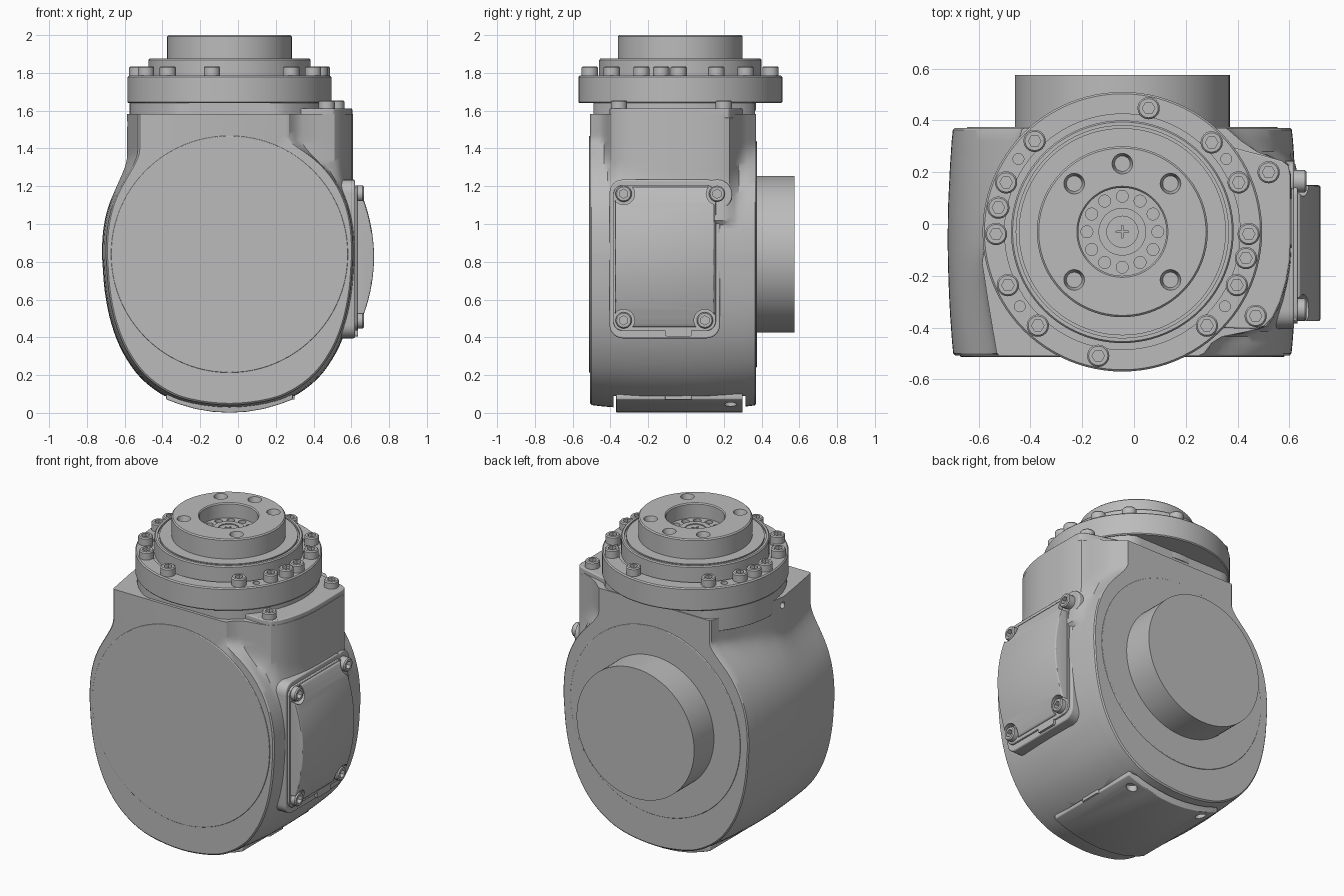
import bpy, bmesh, math
from mathutils import Matrix, Vector

cube = bpy.data.objects.get("Cube")
if cube:
    bpy.data.objects.remove(cube, do_unlink=True)

grey = bpy.data.materials.new("machined_grey")
grey.use_nodes = True
grey.diffuse_color = (0.5, 0.5, 0.5, 1)
grey.node_tree.nodes["Principled BSDF"].inputs["Base Color"].default_value = (0.5, 0.5, 0.5, 1)

XC, ZC = -0.045, 0.84       # axis of the drum
FX, FY = -0.045, -0.03      # axis of the output flange
parts = []


def add(name, mesh, loc=(0, 0, 0), rot=(0, 0, 0)):
    ob = bpy.data.objects.new(name, mesh)
    ob.location, ob.rotation_euler = loc, rot
    bpy.context.collection.objects.link(ob)
    parts.append(ob)
    return ob


def finish(name, bm):
    bmesh.ops.remove_doubles(bm, verts=bm.verts, dist=1e-5)
    bmesh.ops.recalc_face_normals(bm, faces=bm.faces)
    mesh = bpy.data.meshes.new(name)
    bm.to_mesh(mesh)
    bm.free()
    mesh.materials.append(grey)
    return mesh


def loft(name, rings):
    """Skin a list of equal closed rings and cap both ends."""
    bm = bmesh.new()
    vs = [[bm.verts.new(p) for p in ring] for ring in rings]
    n = len(vs[0])
    for a, b in zip(vs, vs[1:]):
        for i in range(n):
            j = (i + 1) % n
            bm.faces.new((a[i], a[j], b[j], b[i]))
    bm.faces.new(vs[0])
    bm.faces.new(vs[-1])
    return finish(name, bm)


def prism(name, pts, axis, lo, hi, bevel=0):
    """Extrude a flat outline along one axis, with softened edges."""
    place = {"x": lambda u, v, w: (w, u, v),
             "y": lambda u, v, w: (u, w, v),
             "z": lambda u, v, w: (u, v, w)}[axis]
    ob = add(name, loft(name, [[place(u, v, w) for u, v in pts] for w in (lo, hi)]))
    if bevel:
        mod = ob.modifiers.new("soft_edges", "BEVEL")
        mod.width, mod.segments, mod.limit_method = bevel, 3, "ANGLE"
        mod.angle_limit = math.radians(35)
    return ob


def circle(cx, cy, r, n=64):
    return [(cx + r * math.cos(math.tau * i / n), cy + r * math.sin(math.tau * i / n)) for i in range(n)]


def rounded(u0, u1, v0, v1, r, n=6):
    pts = []
    for k, (u, v) in enumerate(((u1 - r, v1 - r), (u0 + r, v1 - r), (u0 + r, v0 + r), (u1 - r, v0 + r))):
        for i in range(n + 1):
            a = math.pi / 2 * (k + i / n)
            pts.append((u + r * math.cos(a), v + r * math.sin(a)))
    return pts


def lathe(name, prof, n):
    """Spin (radius, height, is_hex) points round z."""
    def ring(r, z, hexed):
        out = []
        for i in range(n):
            a = math.tau * i / n
            k = r / math.cos(a % (math.pi / 3) - math.pi / 6) if hexed else r
            out.append((k * math.cos(a), k * math.sin(a), z))
        return out
    return loft(name, [ring(*p) for p in prof])


def cut(target, holes):
    """Remove holes given as (centre, axis, radius, length, floor radius)."""
    bm = bmesh.new()
    for c, axis, r, length, floor in holes:
        m = Matrix.Translation(c) @ Vector(axis).to_track_quat("Z", "Y").to_matrix().to_4x4()
        bmesh.ops.create_cone(bm, cap_ends=True, segments=24, radius1=floor, radius2=r, depth=length, matrix=m)
    cutter = add("hole_cutter", finish("hole_cutter", bm))
    cut_with(target, cutter)


def cut_with(target, cutter):
    parts.remove(cutter)
    cutter.hide_render = True
    mod = target.modifiers.new("holes", "BOOLEAN")
    mod.operation, mod.solver, mod.object = "DIFFERENCE", "EXACT", cutter
    bpy.context.view_layer.objects.active = target
    for m in list(target.modifiers):
        bpy.ops.object.modifier_apply(modifier=m.name)
    bpy.data.objects.remove(cutter, do_unlink=True)


def spline(pts, steps=4):
    """Catmull-Rom curve through the points of one half outline."""
    out = []
    p = [Vector(q) for q in pts]
    p = [Vector((-p[1].x, p[1].y))] + p + [2 * p[-1] - p[-2]]
    for a, b, c, d in zip(p, p[1:], p[2:], p[3:]):
        for i in range(steps):
            t = i / steps
            out.append(0.5 * (2 * b + (c - a) * t + (2 * a - 5 * b + 4 * c - d) * t * t
                              + (3 * b - a - 3 * c + d) * t ** 3))
    return out + [p[-2]]


# Barrel-shaped drum that blends upward into the neck
belly_half = spline([(0, 0.015), (0.2, 0.037), (0.34, 0.087), (0.47, 0.185), (0.565, 0.32),
                     (0.625, 0.47), (0.66, 0.64), (0.675, 0.83)])


def blend(a, b, k=0.1):
    h = max(k - abs(a - b), 0) / k
    return max(a, b) + h * h * k / 4


def side(s, neck):
    """Half outline, bottom to top, as (offset from axis, height)."""
    pts = [(q.x * s, ZC + (q.y - ZC) * s) for q in belly_half]
    for i in range(1, 33):
        z = 0.83 + (1.583 - 0.83) * i / 32
        t = min(1, (z - 0.83) / 0.665)
        drum = 0.675 * s * math.sqrt(1 - t ** 2.5)
        pts.append((blend(drum, neck) if z > 1 else drum, z))
    return pts


# y, barrel scale, neck left edge, neck right edge
sections = [(-0.508, 0.957, -0.52, 0.25), (-0.5, 0.968, -0.53, 0.27), (-0.46, 0.974, -0.537, 0.3),
            (-0.435, 0.977, -0.541, 0.34), (-0.415, 0.979, -0.545, 0.44), (-0.395, 0.981, -0.548, 0.51),
            (-0.36, 0.985, -0.554, 0.54), (-0.3, 0.99, -0.564, 0.568), (-0.22, 0.995, -0.576, 0.591),
            (-0.15, 0.998, -0.587, 0.603), (-0.07, 1, -0.575, 0.608), (0.06, 0.998, -0.535, 0.608),
            (0.19, 0.989, -0.491, 0.606), (0.23, 0.986, -0.478, 0.59), (0.255, 0.983, -0.47, 0.54),
            (0.28, 0.981, -0.461, 0.475), (0.32, 0.977, -0.447, 0.415), (0.364, 0.97, -0.434, 0.365),
            (0.371, 0.96, -0.425, 0.355)]
rings = []
for y, s, left, right in sections:
    r, l = side(s, right - XC), side(s, XC - left)
    rings.append([(XC + w, y, z) for w, z in r] + [(XC - w, y, z) for w, z in reversed(l[1:])])
housing = add("drum_housing", loft("drum_housing", rings))
cut(housing, [((-0.58, -0.14, 1.53), (1, 0, 0), 0.02, 0.1, 0.02)])
# Pocket for the inspection plate
cut_with(housing, prism("pocket_cutter", rounded(XC - 0.348, XC + 0.348, -0.384, 0.314, 0.04), "z", -0.1, 0.09))
prism("front_disc", circle(XC, ZC, 0.627, 96), "y", -0.513, -0.4, 0.004)
prism("rear_disc", circle(XC, ZC, 0.6, 96), "y", 0.3, 0.375, 0.004)
prism("rear_boss", circle(XC, ZC, 0.415, 96), "y", 0.3, 0.575)

# Seat and ear between neck and flange
prism("neck_spigot", [(x, max(-0.49, min(0.365, y))) for x, y in circle(FX, FY, 0.53)], "z", 1.5, 1.645, 0.004)
prism("side_ear", [(0.3, 0.32), (0.44, 0.28), (0.5, 0.265), (0.57, 0.245), (0.597, 0.225), (0.604, 0.19),
                   (0.605, -0.07), (0.6, -0.15), (0.588, -0.22), (0.565, -0.3), (0.537, -0.36), (0.505, -0.395),
                   (0.46, -0.405), (0.3, -0.4)], "z", 1.56, 1.612, 0.006)

# Output flange, step, hub and sunken centre
flange = add("output_flange", lathe("output_flange", [
    (0.001, 1.6, 0), (0.4, 1.6, 0), (0.4, 1.64, 0), (0.535, 1.64, 0), (0.54, 1.646, 0), (0.54, 1.778, 0),
    (0.533, 1.785, 0), (0.455, 1.785, 0), (0.455, 1.77, 0), (0.43, 1.77, 0), (0.43, 1.868, 0), (0.424, 1.875, 0),
    (0.41, 1.875, 0), (0.41, 1.862, 0), (0.4, 1.862, 0), (0.4, 1.875, 0), (0.33, 1.875, 0), (0.33, 1.993, 0),
    (0.323, 2, 0), (0.176, 2, 0), (0.17, 1.993, 0), (0.17, 1.905, 0), (0.092, 1.905, 0), (0.092, 1.92, 0),
    (0.06, 1.92, 0), (0.06, 1.914, 0), (0.001, 1.914, 0)], 96), (FX, FY, 0))


def polar(r, deg, z):
    a = math.radians(deg)
    return (FX + r * math.cos(a), FY + r * math.sin(a), z)


up = (0, 0, 1)
cut(flange, [(polar(0.263, a, 2), up, 0.05, 0.08, 0.03) for a in (45, 90, 135, 225, 315)]
    + [(polar(0.137, a, 1.905), up, 0.023, 0.04, 0.023) for a in range(0, 360, 30)]
    + [(polar(0.49, a, 1.785), up, 0.021, 0.05, 0.021) for a in (35, 145, 216, 324)])
for i, (w, d) in enumerate(((0.026, 0.004), (0.004, 0.026))):
    prism("centre_cross_%d" % i, rounded(FX - w, FX + w, FY - d, FY + d, 0.003), "z", 1.91, 1.92)

# Socket-head bolts share one mesh
bolt = lathe("socket_bolt", [(0.043, -0.02, 0), (0.043, 0.043, 0), (0.037, 0.05, 0), (0.021, 0.05, 1),
                             (0.021, 0.022, 1), (0.001, 0.022, 1)], 24)
for a in (23, 45, 78, 134, 157, 169, 181, 205, 228, 259, 312, 335, 348, 359):
    add("flange_bolt", bolt, polar(0.488, a, 1.785))
for x, y in ((0.52, 0.2), (0.47, -0.355)):
    add("ear_bolt", bolt, (x, y, 1.605))

# Side cover on its raised pad
prism("cover_pad", rounded(-0.405, 0.18, 0.395, 1.235, 0.07), "x", 0.4, 0.619, 0.008)
prism("cover_pad_lobe", circle(0.165, 1.155, 0.08, 32), "x", 0.4, 0.619, 0.008)
prism("cover_gasket", rounded(-0.385, 0.158, 0.435, 1.205, 0.05), "x", 0.6, 0.632, 0.004)
prism("cover_pry_tab", rounded(-0.11, 0.03, 0.405, 0.45, 0.01), "x", 0.6, 0.634)
arc = [(0.64 + 0.08 * (1 - (i / 8) ** 2), 0.825 + 0.37 * i / 8) for i in range(-8, 9)]
cover = prism("side_cover", [(0.61, 0.455)] + arc + [(0.61, 1.195)], "y", -0.375, 0.15, 0.008)
corners = ((-0.33, 1.16), (0.165, 1.16), (-0.33, 0.49), (0.1, 0.49))
cut(cover, [((0.68, y, z), (1, 0, 0), 0.058, 0.11, 0.058) for y, z in corners])
for y, z in corners:
    add("cover_bolt", bolt, (0.617, y, z), (0, math.pi / 2, 0))

# Curved inspection plate underneath
belly = [(-0.335, 0.1), (-0.335, 0.072), (-0.27, 0.047), (-0.18, 0.021), (-0.09, 0.006), (0, 0.001)]
belly += [(-x, z) for x, z in reversed(belly[:-1])]
plate = prism("bottom_plate", [(XC + x, z) for x, z in belly], "y", -0.37, 0.3, 0.005)
cut(plate, [((XC + s * 0.26, 0.235, 0.04), up, 0.032, 0.07, 0.032) for s in (-1, 1)])
prism("bottom_pry_tab", rounded(0.24, 0.3, -0.11, 0.03, 0.008), "z", 0.07, 0.105)

# Smooth curved faces, keep edges crisp
bpy.ops.object.select_all(action="DESELECT")
for ob in parts:
    ob.select_set(True)
bpy.context.view_layer.objects.active = parts[0]
bpy.ops.object.shade_smooth_by_angle(angle=math.radians(30))
